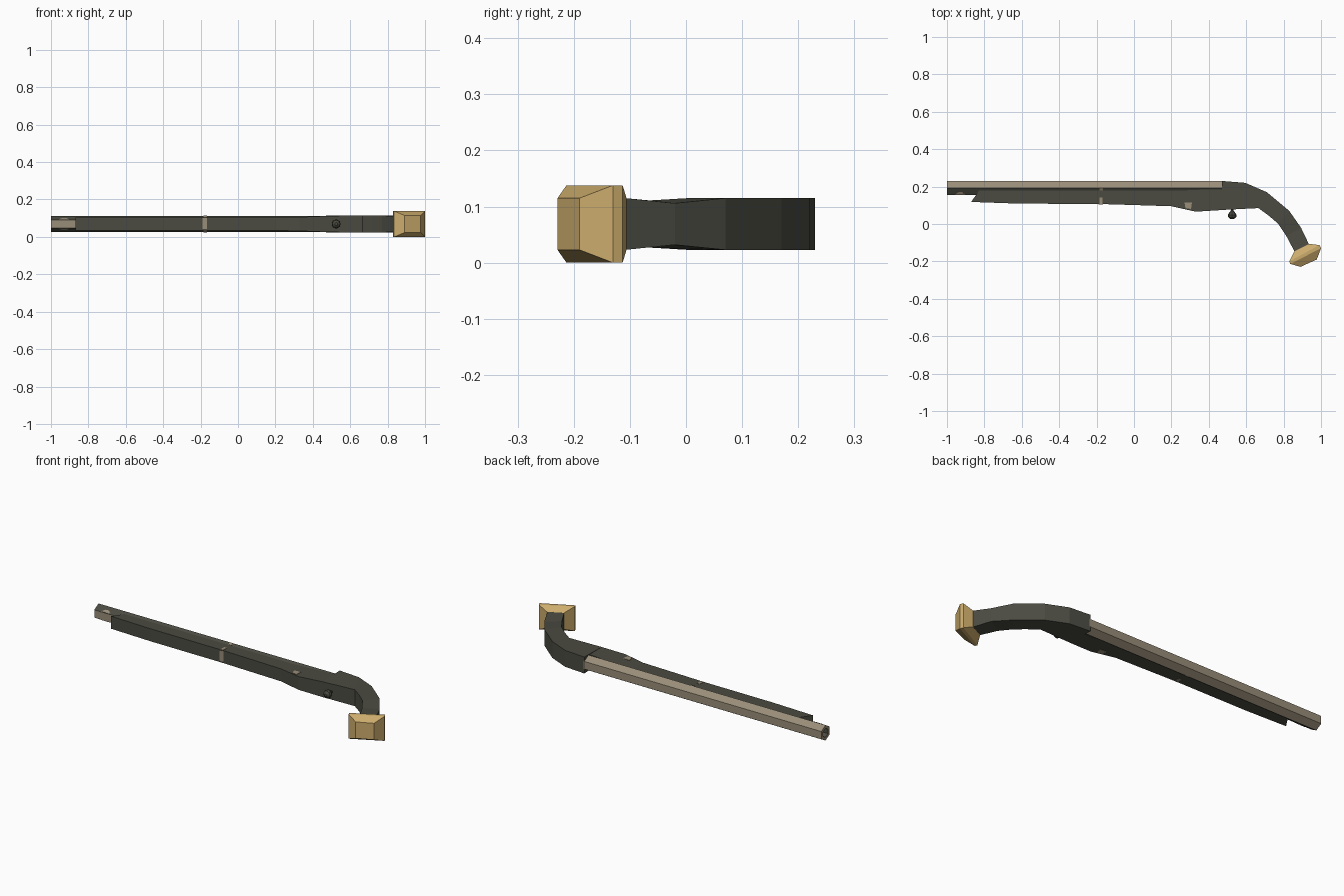
import bpy, bmesh, math
from mathutils import Vector

if "Cube" in bpy.data.objects:
    bpy.data.objects.remove(bpy.data.objects["Cube"])

ZC = 0.069  # mid plane of the pistol, which lies on its side


def material(name, r, g, b):
    m = bpy.data.materials.new(name)
    m.diffuse_color = (r, g, b, 1)
    m.use_nodes = True
    m.node_tree.nodes["Principled BSDF"].inputs["Base Color"].default_value = m.diffuse_color
    return m


DARK = material("dark_wood", 0.07, 0.07, 0.054)
TAN = material("worn_steel", 0.32, 0.27, 0.19)
GOLD = material("brass", 0.60, 0.41, 0.15)


def finish(name, bm, mats):
    bmesh.ops.recalc_face_normals(bm, faces=bm.faces[:])
    me = bpy.data.meshes.new(name)
    bm.to_mesh(me)
    bm.free()
    for m in mats:
        me.materials.append(m)
    ob = bpy.data.objects.new(name, me)
    bpy.context.collection.objects.link(ob)
    return ob


def loft(name, rings, mats):
    """Skin a list of closed rings of points and cap both ends."""
    bm = bmesh.new()
    vs = [[bm.verts.new(p) for p in r] for r in rings]
    n = len(vs[0])
    for a, b in zip(vs, vs[1:]):
        for i in range(n):
            j = (i + 1) % n
            bm.faces.new((a[i], a[j], b[j], b[i]))
    bm.faces.new(vs[0])
    bm.faces.new(vs[-1])
    return finish(name, bm, mats)


def slab(xl, yl, hl, xu, yu, hu):
    """Four-point section: lower edge and upper edge with half widths."""
    return [(xl, yl, ZC - hl), (xl, yl, ZC + hl), (xu, yu, ZC + hu), (xu, yu, ZC - hu)]


def plate(name, corners, thick=0.003):
    """Thin plate from four corners, thickened both ways along its normal."""
    c = [Vector(p) for p in corners]
    n = (c[1] - c[0]).cross(c[2] - c[0]).normalized() * thick / 2
    return loft(name, [[p - n for p in c], [p + n for p in c]], [TAN])


# fore stock, tucked into the barrel
W = 0.035
loft("fore_stock", [slab(*s) for s in (
    (-0.87, 0.118, W, -0.825, 0.185, W),
    (-0.62, 0.109, W, -0.62, 0.185, W),
    (-0.18, 0.107, W, -0.18, 0.185, W),
    (0.20, 0.095, W, 0.20, 0.185, W),
    (0.33, 0.066, 0.037, 0.33, 0.185, 0.037),
    (0.475, 0.075, 0.043, 0.475, 0.185, 0.043))], [DARK])

# curved grip
G = 0.046
loft("grip", [slab(*s) for s in (
    (0.47, 0.075, 0.043, 0.47, 0.23, G),
    (0.665, 0.085, G, 0.595, 0.22, G),
    (0.72, 0.045, G, 0.71, 0.17, G),
    (0.77, 0.002, G, 0.83, 0.07, G),
    (0.815, -0.065, 0.042, 0.893, -0.02, 0.037),
    (0.86, -0.15, G, 0.935, -0.108, G))], [DARK])

# stepped brass pommel
loft("pommel", [slab(*s) for s in (
    (0.858, -0.146, G, 0.937, -0.106, G),
    (0.83, -0.20, 0.069, 0.992, -0.113, 0.069),
    (0.835, -0.213, 0.069, 1.0, -0.13, 0.069),
    (0.89, -0.229, G, 0.977, -0.19, G))], [GOLD])

# hexagonal barrel with a shallow bore; lower slanted faces are dark
R, BY = 0.0433, 0.1925


def hexagon(x, r):
    return [(x, BY + r * math.sin(i * math.pi / 3), ZC + r * math.cos(i * math.pi / 3))
            for i in range(6)]


barrel = loft("barrel", [hexagon(-0.96, 0.022), hexagon(-1, 0.025),
                         hexagon(-1, R), hexagon(0.475, R)], [TAN, DARK])
for p in barrel.data.polygons:
    lower_slant = -0.7 < p.normal.y < -0.3 and p.center.x > -0.5
    deep = p.center.x < -0.95 and p.center.x > -0.99
    p.material_index = 1 if lower_slant or deep else 0

# trigger: pointed knob on a thin neck
profile = [(0.085, 0.006), (0.07, 0.008), (0.058, 0.018), (0.048, 0.024),
           (0.036, 0.021), (0.026, 0.008)]
loft("trigger", [[(0.525 + r * math.cos(i * math.pi / 4), y, ZC + r * math.sin(i * math.pi / 4))
                  for i in range(8)] for y, r in profile], [DARK])

# worn steel fittings on both flanks and under the stock
plate("under_band", [(-0.19, 0.107, 0.042), (-0.165, 0.107, 0.042),
                     (-0.165, 0.107, 0.10), (-0.19, 0.107, 0.10)])
for side, tag in ((1, "upper"), (-1, "lower")):
    def z(h):
        return ZC + side * h
    plate(tag + "_band_plate", [(-0.185, 0.108, z(W)), (-0.168, 0.108, z(W)),
                                (-0.168, 0.142, z(W)), (-0.185, 0.142, z(W))])
    plate(tag + "_lock_plate", [(0.275, 0.085, z(0.0362)), (0.305, 0.08, z(0.0366)),
                                (0.31, 0.115, z(0.0367)), (0.27, 0.115, z(0.0361))])
    plate(tag + "_muzzle_plate", [(-0.96, 0.157, z(0.0229)), (-0.90, 0.157, z(0.0229)),
                                  (-0.92, 0.172, z(0.0315)), (-0.94, 0.172, z(0.0315))])
    plate(tag + "_barrel_plate", [(-0.185, 0.18, z(0.0361)), (-0.165, 0.18, z(0.0361)),
                                  (-0.165, 0.192, z(0.043)), (-0.185, 0.192, z(0.043))])
